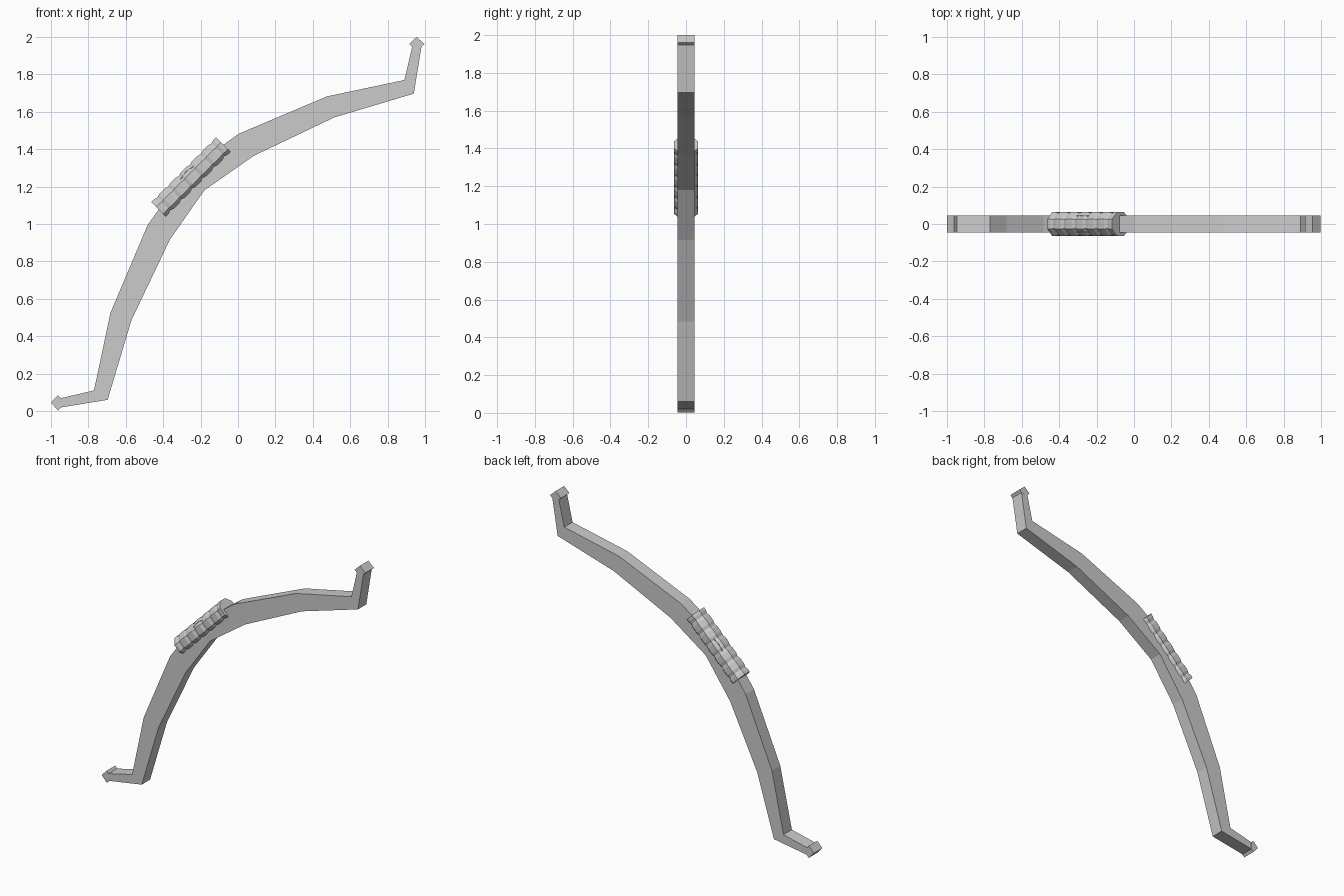
import bpy, bmesh, math

if "Cube" in bpy.data.objects:
    bpy.data.objects.remove(bpy.data.objects["Cube"])

R2 = math.sqrt(2)
HALF = 0.045  # half thickness of the limbs


def make(name, verts, faces):
    me = bpy.data.meshes.new(name)
    me.from_pydata(verts, [], faces)
    bm = bmesh.new()
    bm.from_mesh(me)
    bmesh.ops.recalc_face_normals(bm, faces=bm.faces)
    bm.to_mesh(me)
    bm.free()
    ob = bpy.data.objects.new(name, me)
    bpy.context.collection.objects.link(ob)
    return ob


def loft(name, rings):
    n = len(rings[0])
    verts = [p for r in rings for p in r]
    faces = [(i*n + j, i*n + (j+1) % n, (i+1)*n + (j+1) % n, (i+1)*n + j)
             for i in range(len(rings) - 1) for j in range(n)]
    faces += [tuple(range(n)), tuple(range(len(verts) - n, len(verts)))]
    return make(name, verts, faces)


def mirror(p):
    # reflect across the bow's diagonal symmetry plane
    return (1 - p[1], 1 - p[0])


# Bow limbs: outer / inner outline pairs (x, z), from grip to upper tip
upper = [((-0.28, 1.28), (-0.18, 1.18)),
         ((0.005, 1.483), (0.085, 1.365)),
         ((0.475, 1.682), (0.515, 1.57)),
         ((0.89, 1.77), (0.94, 1.697)),
         ((0.933, 1.955), (0.982, 1.955))]
pairs = [tuple(map(mirror, p)) for p in reversed(upper[1:])] + upper
loft("bow_limbs", [[(o[0], -HALF, o[1]), (o[0], HALF, o[1]),
                    (i[0], HALF, i[1]), (i[0], -HALF, i[1])] for o, i in pairs])

# String nocks: small diamond blocks at both tips
nock = [(0.955, 2.0), (0.997, 1.962), (0.978, 1.944), (0.935, 1.944), (0.915, 1.962)]
for name, pts in (("upper_nock", nock), ("lower_nock", [mirror(p) for p in nock])):
    loft(name, [[(x, y, z) for x, z in pts] for y in (-HALF - 0.001, HALF + 0.001)])

# Grip: octagonal wrap with ridges, laid along the diagonal
V0, LEN, N = 0.347, 0.245, 6


def octagon(u, apothem):
    r = apothem / math.cos(math.pi / 8)
    ring = []
    for k in range(8):
        a = math.pi / 8 + k * math.pi / 4
        v = V0 + r * math.sin(a)
        ring.append(((u - v) / R2, r * math.cos(a), 1 + (u + v) / R2))
    return ring


rings = []
step = 2 * LEN / N
for k in range(N):
    u = -LEN + k * step
    rings += [octagon(u, 0.064), octagon(u + step * 0.25, 0.064),
              octagon(u + step * 0.5, 0.058), octagon(u + step * 0.75, 0.064)]
rings.append(octagon(LEN, 0.064))
loft("grip_wrap", rings)
